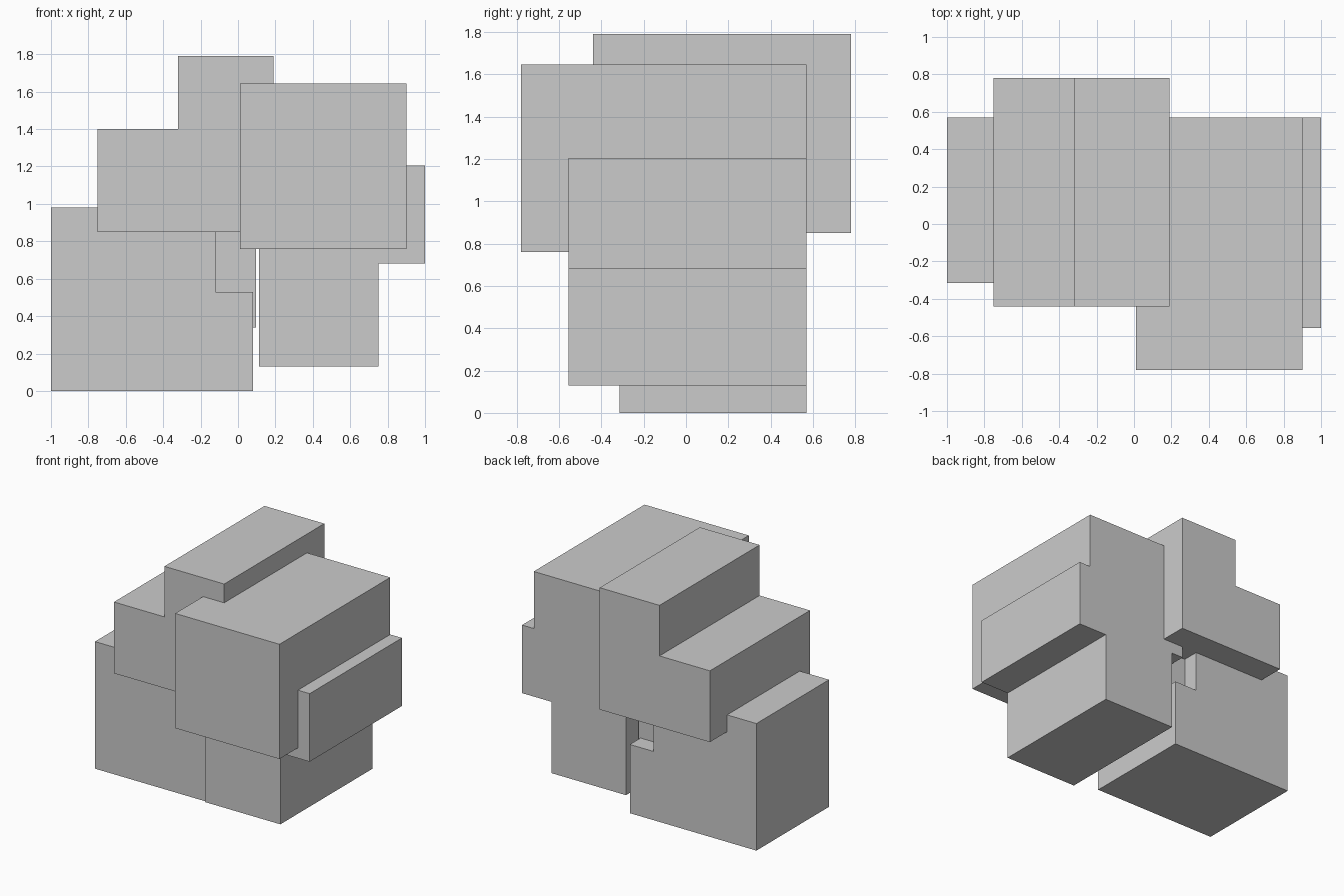
import bpy
import bmesh

if "Cube" in bpy.data.objects:
    bpy.data.objects.remove(bpy.data.objects["Cube"])


def prism(name, profile, y0, y1):
    """Extrude an x-z outline along y from y0 to y1."""
    bm = bmesh.new()
    face = bm.faces.new([bm.verts.new((x, y0, z)) for x, z in profile])
    out = bmesh.ops.extrude_face_region(bm, geom=[face])
    verts = [v for v in out["geom"] if isinstance(v, bmesh.types.BMVert)]
    bmesh.ops.translate(bm, verts=verts, vec=(0, y1 - y0, 0))
    bmesh.ops.recalc_face_normals(bm, faces=bm.faces)
    mesh = bpy.data.meshes.new(name)
    bm.to_mesh(mesh)
    bm.free()
    obj = bpy.data.objects.new(name, mesh)
    bpy.context.collection.objects.link(obj)
    return obj


def box(name, x0, x1, y0, y1, z0, z1):
    return prism(name, [(x0, z0), (x1, z0), (x1, z1), (x0, z1)], y0, y1)


# Lower left block with a notched upper corner
prism("lower_left_block",
      [(-1, 0), (0.08, 0), (0.08, 0.53), (-0.12, 0.53), (-0.12, 0.98), (-1, 0.98)],
      -0.315, 0.57)

# Recessed core sitting in the notch
box("inner_core", -0.3, 0.097, -0.18, 0.44, 0.34, 0.95)

# Stepped block across the top, overhanging at the back
prism("stepped_top_block",
      [(-0.75, 0.85), (0.19, 0.85), (0.19, 1.79), (-0.32, 1.79), (-0.32, 1.40), (-0.75, 1.40)],
      -0.44, 0.78)

# Large right block, overhanging at the front
box("upper_right_block", 0.01, 0.90, -0.78, 0.57, 0.76, 1.645)

# Side slab and leg under the right block
box("right_side_slab", 0.70, 1.0, -0.555, 0.57, 0.68, 1.205)
box("lower_right_block", 0.113, 0.75, -0.555, 0.57, 0.13, 0.80)
